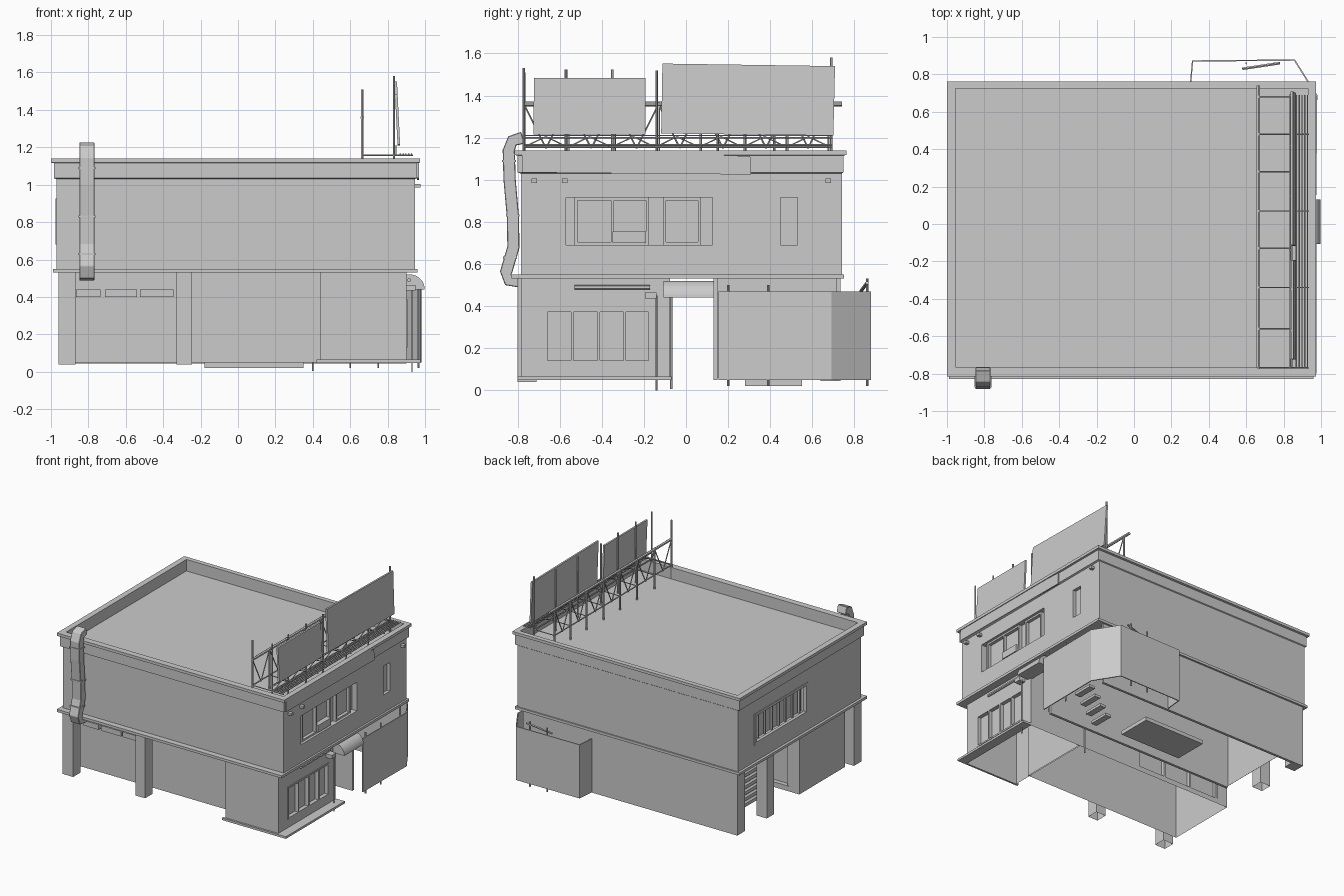
import bpy, bmesh, math
from mathutils import Vector

if "Cube" in bpy.data.objects:
    bpy.data.objects.remove(bpy.data.objects["Cube"])


def finish(name, bm):
    bmesh.ops.recalc_face_normals(bm, faces=bm.faces)
    me = bpy.data.meshes.new(name)
    bm.to_mesh(me)
    bm.free()
    ob = bpy.data.objects.new(name, me)
    bpy.context.collection.objects.link(ob)
    return ob


def loft(name, rings):
    """Rectangles (x0, x1, y0, y1, z) joined in order, capped at both ends."""
    bm = bmesh.new()
    loops = [[bm.verts.new(p) for p in ((a, c, z), (b, c, z), (b, d, z), (a, d, z))]
             for a, b, c, d, z in rings]
    for l, m in zip(loops, loops[1:]):
        for i in range(4):
            j = (i + 1) % 4
            bm.faces.new((l[i], l[j], m[j], m[i]))
    bm.faces.new(loops[0])
    bm.faces.new(loops[-1])
    return finish(name, bm)


def box(name, x, y, z):
    return loft(name, [(*x, *y, z[0]), (*x, *y, z[1])])


def prism(name, pts, a, b, place):
    """Closed 2D outline extruded from a to b; place maps (u, v, w) to xyz."""
    bm = bmesh.new()
    A = [bm.verts.new(place(u, v, a)) for u, v in pts]
    B = [bm.verts.new(place(u, v, b)) for u, v in pts]
    n = len(pts)
    for i in range(n):
        bm.faces.new((A[i], A[(i + 1) % n], B[(i + 1) % n], B[i]))
    bm.faces.new(A)
    bm.faces.new(B)
    return finish(name, bm)


def bar(name, p, q, r=0.006):
    p, q = Vector(p), Vector(q)
    bm = bmesh.new()
    bmesh.ops.create_cone(bm, cap_ends=True, segments=6, radius1=r, radius2=r, depth=(q - p).length)
    ob = finish(name, bm)
    ob.location = (p + q) / 2
    ob.rotation_euler = (q - p).to_track_quat('Z', 'Y').to_euler()
    return ob


def cut(ob, x, y, z):
    c = box("cutter", x, y, z)
    c.hide_render = True
    m = ob.modifiers.new("opening", 'BOOLEAN')
    m.operation = 'DIFFERENCE'
    m.solver = 'EXACT'
    m.object = c
    bpy.context.view_layer.update()
    me = bpy.data.meshes.new_from_object(ob.evaluated_get(bpy.context.evaluated_depsgraph_get()))
    ob.modifiers.clear()
    ob.data = me
    bpy.data.objects.remove(c)


def open_bottom(ob):
    """Remove the faces underneath, leaving a hollow shell."""
    bm = bmesh.new()
    bm.from_mesh(ob.data)
    low = [f for f in bm.faces if abs(f.normal.z) > .9 and f.calc_center_median().z < .07]
    bmesh.ops.delete(bm, geom=low, context='FACES')
    bm.to_mesh(ob.data)
    bm.free()


def frame(name, x, y, z, t=0.014, mullions=()):
    """Window frame in the yz plane with optional vertical mullions."""
    for v in (y[0], y[1] - t, *[m - t / 2 for m in mullions]):
        box(name + "_upright", x, (v, v + t), z)
    for v in (z[0], z[1] - t):
        box(name + "_rail", x, (y[0] + t, y[1] - t), (v, v + t))


# Upper storey: ledge, wall, cornice band, lip, parapet well and roof in one shell
W, B = (-.97, .945, -.785, .74), (-.985, .958, -.80, .747)
L, I = (-1.0, .972, -.815, .762), (-.955, .93, -.765, .725)
G = (-.99, .96, -.83, .75)
upper = loft("upper_storey", [(*G, .53), (*G, .55), (*W, .55), (*W, 1.03), (*B, 1.035), (*B, 1.115),
                              (*L, 1.118), (*L, 1.14), (*I, 1.14), (*I, 1.05)])
cut(upper, (.90, 1.1), (-.57, .125), (.69, .915))
cut(upper, (.92, 1.1), (.45, .53), (.69, .915))
cut(upper, (-1.2, -.92), (-.11, .53), (.69, .915))

# Upper windows
frame("right_window_left", (.90, .925), (-.53, -.175), (.69, .915), mullions=(-.35,))
frame("right_window_right", (.90, .925), (-.11, .07), (.69, .915))
box("window_cooler", (.90, .94), (-.35, -.19), (.70, .755))
frame("left_window", (-.975, -.95), (-.12, .54), (.68, .925), .02)
for i in range(7):
    box("left_window_slat", (-.95, -.935), (-.06 + i * .085, -.048 + i * .085), (.70, .905))

# Wall lamps and loosened fascia board
for y in (-.72, -.575, .675):
    box("wall_lamp", (.94, .975), (y - .013, y + .013), (.985, 1.005))
prism("loose_fascia", [(-.78, 1.035), (.31, 1.025), (.305, 1.112), (-.05, 1.125), (-.78, 1.128)],
      .958, .967, lambda u, v, w: (w, u, v))

# Ground floor: hollow front block, corner shop and columns
block = box("front_room", (-.93, .45), (-.64, -.075), (.05, .53))
cut(block, (-.84, -.1), (-.11, .1), (.09, .40))
open_bottom(block)
for i in range(4):
    x = -.84 + i * .24
    box("passage_mullion", (x, x + .015), (-.105, -.08), (.09, .40))
shop = box("corner_shop", (.44, .90), (-.785, -.075), (.05, .53))
cut(shop, (.87, 1.1), (-.67, -.165), (.13, .385))
open_bottom(shop)
frame("shop_window", (.875, .905), (-.67, -.165), (.13, .385), .012, (-.54, -.415, -.29))
for x, y in (((.42, .975), (-.80, -.785)), ((.90, .975), (-.785, -.07))):
    box("shop_base", x, y, (.048, .065))
for x0, x1, y0 in ((-.96, -.87, -.80), (-.33, -.245, -.80), (-.96, -.87, .28)):
    open_bottom(box("column", (x0, x1), (y0, y0 + .09), (.04, .53)))
for x0, x1 in ((-.865, -.735), (-.71, -.54), (-.525, -.345)):
    box("strip_light", (x0, x1), (-.68, -.64), (.40, .44))

# Rear rooms: hollow walls around the open passage
box("rear_wall", (-.96, .90), (.715, .735), (.045, .53))
box("rear_left_pier", (-.96, -.87), (.64, .715), (.045, .53))
box("passage_wall", (-.75, .90), (.13, .15), (.05, .53))
for i in range(10):
    z = .06 + i * .047
    prism("shutter_slat", [(-.75, z), (-.762, z + .01), (-.762, z + .035), (-.75, z + .047)], .15, .715,
          lambda u, v, w: (u, w, v))
box("floor_pit", (-.18, .35), (.28, .55), (.02, .05))
for i in range(4):
    box("passage_step", (.5 + i * .05, .55 + i * .05), (.18, .34), (.08 + i * .06, .10 + i * .06))

# Barrel awning over the passage entrance
arc = [(.92 + .078 * math.sin(i * math.pi / 16), .44 + .08 * math.cos(i * math.pi / 16)) for i in range(9)]
prism("barrel_awning", [(.885, .44), (.885, .52)] + arc, -.108, .132, lambda u, v, w: (u, w, v))
bar("entrance_post", (.93, -.14, 0), (.93, -.14, .45), .004)
bar("passage_post", (.40, -.07, .005), (.40, -.07, .48), .005)
box("shop_lamp", (.90, .95), (-.195, -.14), (.435, .465))
bar("shop_pipe", (.915, -.53, .49), (.915, -.17, .49), .011)

# Hoarding fence wrapping the rear right corner
path = [(.975, .155), (.98, .69), (.86, .88), (.31, .875), (.298, .74)]
inner = [(.968, .155), (.973, .686), (.856, .873), (.316, .868), (.305, .74)]
prism("hoarding", path + inner[::-1], .05, .47, lambda u, v, w: (u, v, w))
for x, y, h in ((.965, .20, .50), (.965, .39, .50), (.75, .86, .53), (.6, .86, .52)):
    bar("hoarding_post", (x, y, .02), (x, y, h), .006)
bar("hoarding_brace", (.58, .83, .47), (.78, .86, .51), .008)

# Air duct climbing the front and hooking over the parapet
spine = [(-.775, .515), (-.845, .525), (-.855, .56), (-.82, .68), (-.822, .82), (-.838, 1.0),
         (-.842, 1.14), (-.825, 1.185), (-.775, 1.20)]
left, right = [], []
for i, p in enumerate(spine):
    d = Vector(spine[min(i + 1, 8)]) - Vector(spine[max(i - 1, 0)])
    n = Vector((-d.y, d.x)).normalized() * .029
    left.append(tuple(Vector(p) + n))
    right.append(tuple(Vector(p) - n))
duct = prism("air_duct", left + right[::-1], -.848, -.768, lambda u, v, w: (w, u, v))
b = duct.modifiers.new("soft_edges", 'BEVEL')
b.width = .006
for y, z in ((-.836, .63), (-.823, .83), (-.841, 1.09)):
    box("duct_band", (-.853, -.763), (y - .033, y + .033), (z - .005, z + .005))

# Billboard scaffold: base ladder, inner frame with braces, truss and walkway
X0, X1 = .665, .835
ys = [-.77, -.56, -.34, -.13, .07, .28, .48, .68]
for x in (X0, X1):
    bar("base_rail", (x, -.77, 1.158), (x, .69, 1.158), .005)
for z in (1.155, 1.20, 1.21):
    bar("truss_chord", (.845, -.77, z), (.845, .69, z), .003)
bar("inner_rail", (X0, -.77, 1.36), (X0, .74, 1.36), .011)
for k, y in enumerate(ys):
    bar("base_rung", (X0, y, 1.158), (X1, y, 1.158), .004)
    bar("inner_post", (X0, y, 1.05), (X0, y, 1.51 if k == 0 else 1.37), .007)
    if k < 7:
        mid = (y + ys[k + 1]) / 2
        bar("inner_brace", (X0, y, 1.36), (X0, mid, 1.15), .004)
        bar("inner_brace", (X0, mid, 1.15), (X0, ys[k + 1], 1.36), .004)
for i in range(14):
    y = -.77 + i * .104
    z = (1.155, 1.205)
    bar("truss_web", (.845, y, z[i % 2]), (.845, y + .104, z[1 - i % 2]), .003)
for y, h in ((-.77, 1.53), (-.57, 1.525), (-.35, 1.525), (-.14, 1.52), (.15, 1.53), (.42, 1.53), (.69, 1.58)):
    bar("tall_post", (X1, y, 1.05), (X1, y, h), .006)
for i in range(5):
    x = .868 + i * .015
    bar("walkway_rod", (x, -.77, 1.165), (x, .69, 1.165), .004)
for y in ys[::2]:
    bar("walkway_bracket", (X1, y, 1.157), (.935, y, 1.157), .004)

# Billboards: thin outlines leaning slightly back
boards = (("small_billboard", [(-.725, 1.215), (-.192, 1.215), (-.192, 1.483), (-.722, 1.483)]),
          ("large_billboard", [(-.118, 1.22), (.70, 1.21), (.708, 1.54), (-.112, 1.552)]))
for name, pts in boards:
    prism(name, pts, .853, .867, lambda u, v, w: (w - (v - 1.21) * .05, u, v))
